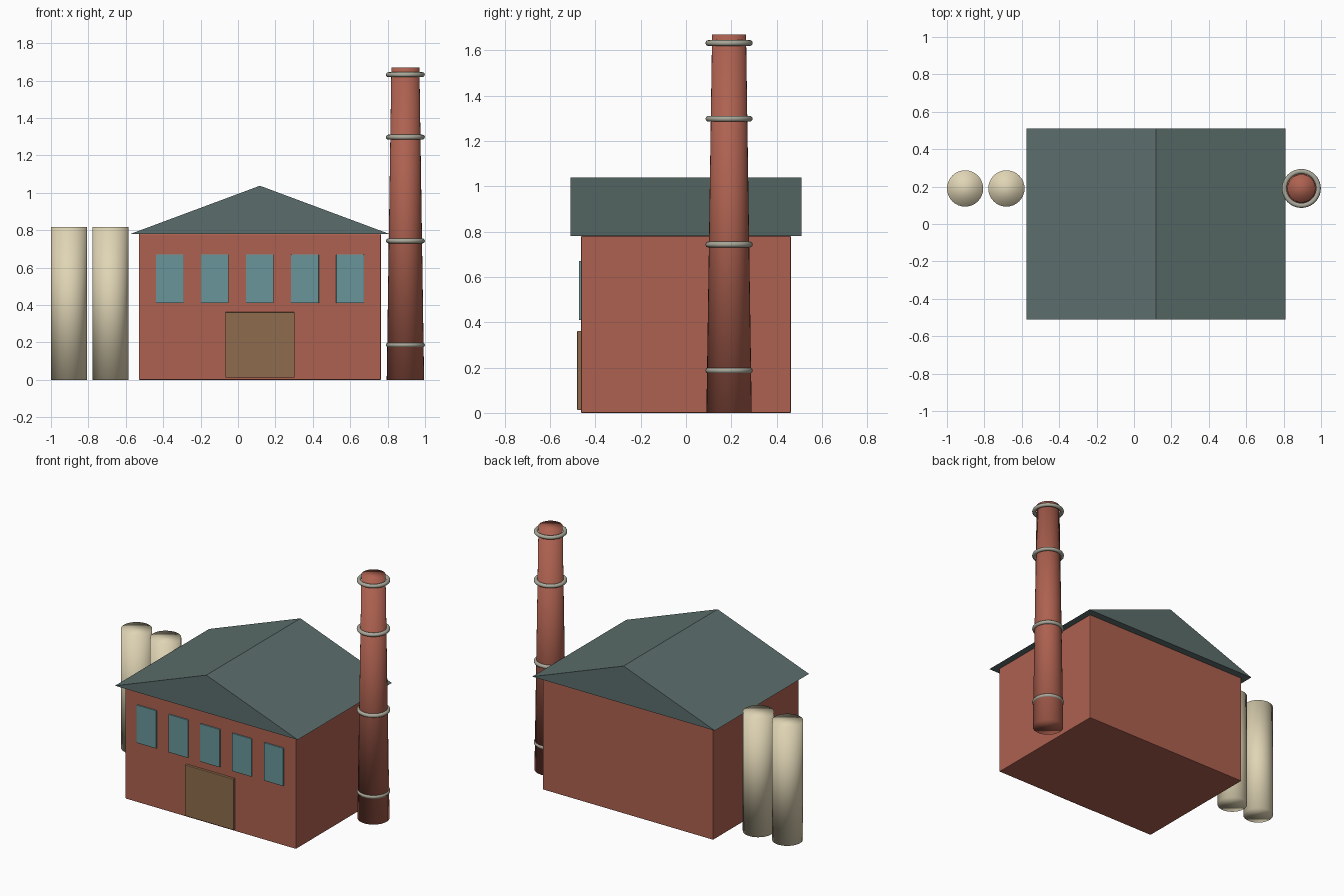
import bpy
import bmesh

default = bpy.data.objects.get("Cube")
if default:
    bpy.data.objects.remove(default, do_unlink=True)


def material(name, rgb):
    mat = bpy.data.materials.new(name)
    mat.use_nodes = True
    colour = (*rgb, 1)
    mat.diffuse_color = colour
    node = next(n for n in mat.node_tree.nodes if n.type == 'BSDF_PRINCIPLED')
    node.inputs["Base Color"].default_value = colour
    return mat


BRICK = material("brick red", (0.42, 0.12, 0.08))
SLATE = material("slate grey", (0.105, 0.155, 0.15))
GLASS = material("blue glass", (0.14, 0.30, 0.32))
WOOD = material("brown wood", (0.27, 0.15, 0.075))
CREAM = material("cream metal", (0.74, 0.66, 0.46))
STEEL = material("grey steel", (0.40, 0.39, 0.32))


def finish(name, mat):
    obj = bpy.context.object
    obj.name = obj.data.name = name
    obj.data.materials.append(mat)
    return obj


def box(name, mat, low, high, bevel):
    centre = [(a + b) / 2 for a, b in zip(low, high)]
    bpy.ops.mesh.primitive_cube_add(size=1, location=centre)
    obj = finish(name, mat)
    obj.scale = [b - a for a, b in zip(low, high)]
    bpy.ops.object.transform_apply(location=False, rotation=False, scale=True)
    mod = obj.modifiers.new("soft edges", 'BEVEL')
    mod.width = bevel
    mod.segments = 2
    return obj


def column(name, mat, x, y, bottom_radius, top_radius, height):
    # smooth shading runs over the rims as well as the sides
    bpy.ops.mesh.primitive_cone_add(vertices=32, radius1=bottom_radius, radius2=top_radius,
                                    depth=height, location=(x, y, height / 2))
    bpy.ops.object.shade_smooth()
    return finish(name, mat)


MID = 0.117        # centre line of the hall
SIDE_Y = 0.19      # depth of the chimney and tanks
FRONT = -0.463     # front wall

# Hall
box("hall_walls", BRICK, (MID - 0.647, FRONT, 0), (MID + 0.647, -FRONT, 0.78), 0.004)

# Gabled roof, extruded from a triangle
bm = bmesh.new()
profile = [(MID - 0.693, 0.78), (MID + 0.693, 0.78), (MID, 1.038)]
gable = bm.faces.new([bm.verts.new((x, -0.51, z)) for x, z in profile])
result = bmesh.ops.extrude_face_region(bm, geom=[gable])
verts = [v for v in result["geom"] if isinstance(v, bmesh.types.BMVert)]
bmesh.ops.translate(bm, verts=verts, vec=(0, 1.02, 0))
bmesh.ops.recalc_face_normals(bm, faces=bm.faces)
mesh = bpy.data.meshes.new("roof")
bm.to_mesh(mesh)
bm.free()
mesh.materials.append(SLATE)
bpy.context.collection.objects.link(bpy.data.objects.new("roof", mesh))

# Row of windows and the loading door
for i in range(5):
    x = MID + (i - 2) * 0.241
    box(f"window_{i + 1}", GLASS, (x - 0.074, FRONT - 0.009, 0.41),
        (x + 0.074, FRONT + 0.01, 0.67), 0.002)
box("loading_door", WOOD, (MID - 0.185, FRONT - 0.017, 0.012),
    (MID + 0.185, FRONT + 0.01, 0.362), 0.003)

# Tapered chimney with steel bands
CHIMNEY_X = 0.895
column("chimney", BRICK, CHIMNEY_X, SIDE_Y, 0.1, 0.075, 1.67)
for i, z in enumerate((0.187, 0.743, 1.298, 1.632)):
    bpy.ops.mesh.primitive_torus_add(major_radius=0.091, minor_radius=0.013,
                                     major_segments=40, minor_segments=12,
                                     location=(CHIMNEY_X, SIDE_Y, z))
    bpy.ops.object.shade_smooth()
    finish(f"chimney_band_{i + 1}", STEEL)

# Storage tanks
for i, x in enumerate((-0.903, -0.682)):
    column(f"storage_tank_{i + 1}", CREAM, x, SIDE_Y, 0.097, 0.097, 0.817)
